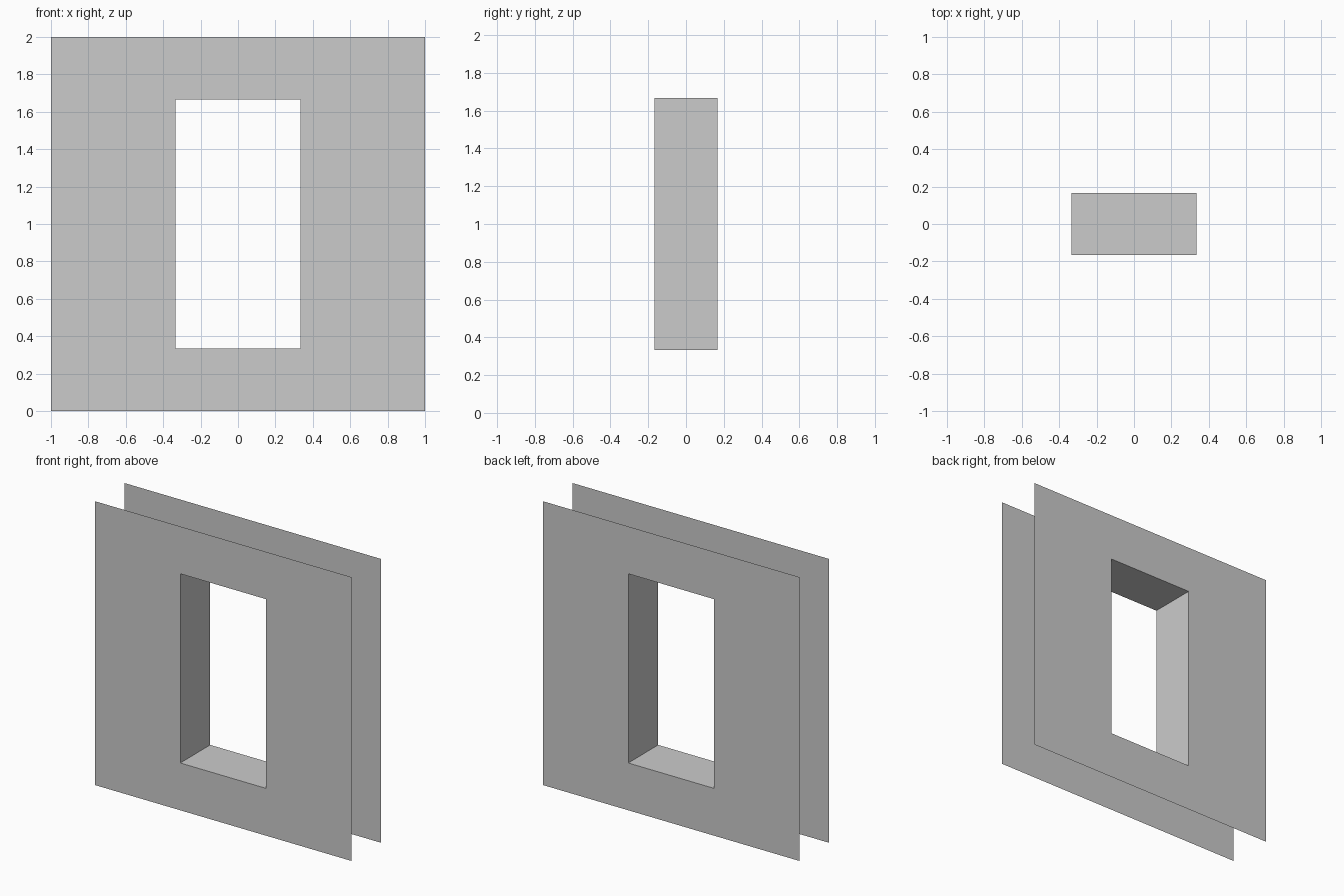
import bpy
import bmesh

if "Cube" in bpy.data.objects:
    bpy.data.objects.remove(bpy.data.objects["Cube"])

HALF_DEPTH = 1 / 6


def rectangle(bm, half_w, z0, z1, y):
    return [bm.verts.new((x, y, z)) for x, z in
            ((-half_w, z0), (half_w, z0), (half_w, z1), (-half_w, z1))]


def bridge(bm, a, b):
    for i in range(4):
        j = (i + 1) % 4
        bm.faces.new((a[i], a[j], b[j], b[i]))


# Open-edged wall: front sheet, opening lining and back sheet
bm = bmesh.new()
front_outer = rectangle(bm, 1, 0, 2, -HALF_DEPTH)
front_hole = rectangle(bm, 1 / 3, 1 / 3, 5 / 3, -HALF_DEPTH)
back_hole = rectangle(bm, 1 / 3, 1 / 3, 5 / 3, HALF_DEPTH)
back_outer = rectangle(bm, 1, 0, 2, HALF_DEPTH)
bridge(bm, front_outer, front_hole)
bridge(bm, front_hole, back_hole)
bridge(bm, back_hole, back_outer)

mesh = bpy.data.meshes.new("wall_with_window_opening")
bm.to_mesh(mesh)
bm.free()
wall = bpy.data.objects.new("wall_with_window_opening", mesh)
bpy.context.collection.objects.link(wall)
